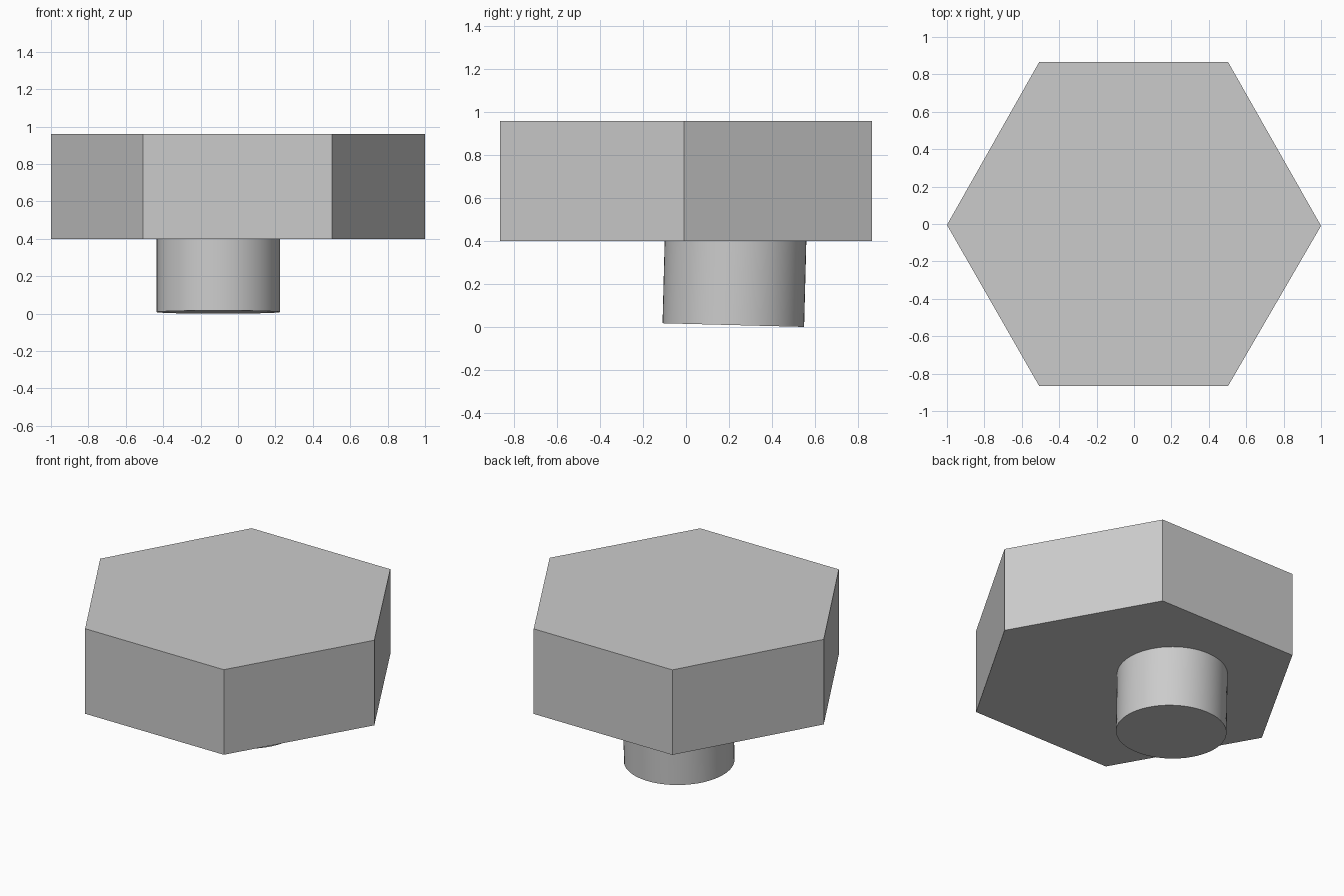
import bpy, bmesh, math
from mathutils import Vector, Matrix

if "Cube" in bpy.data.objects:
    bpy.data.objects.remove(bpy.data.objects["Cube"])

# hexagonal head: extruded six-point outline
outline = [(1, -0.01), (0.503, 0.866), (-0.507, 0.866),
           (-1, -0.005), (-0.507, -0.866), (0.503, -0.866)]
bm = bmesh.new()
base = bm.faces.new([bm.verts.new((x, y, 0.4)) for x, y in outline])
top = bmesh.ops.extrude_face_region(bm, geom=[base], use_keep_orig=True)
bmesh.ops.translate(bm, vec=(0, 0, 0.56),
                    verts=[v for v in top["geom"] if isinstance(v, bmesh.types.BMVert)])
bmesh.ops.recalc_face_normals(bm, faces=bm.faces)
mesh = bpy.data.meshes.new("hex_head")
bm.to_mesh(mesh)
bm.free()
bpy.context.collection.objects.link(bpy.data.objects.new("hex_head", mesh))

# round stem: off-centre and leaning slightly backwards
radius, length, tilt = 0.33, 0.41, -0.026
bottom = Vector((-0.105, 0.2205, radius * math.sin(-tilt)))
axis = Matrix.Rotation(tilt, 3, 'X') @ Vector((0, 0, 1))
bpy.ops.mesh.primitive_cylinder_add(vertices=64, radius=radius, depth=length,
                                    location=bottom + axis * length / 2,
                                    rotation=(tilt, 0, 0))
bpy.context.object.name = "stem"
bpy.ops.object.shade_smooth_by_angle(angle=math.radians(30))
